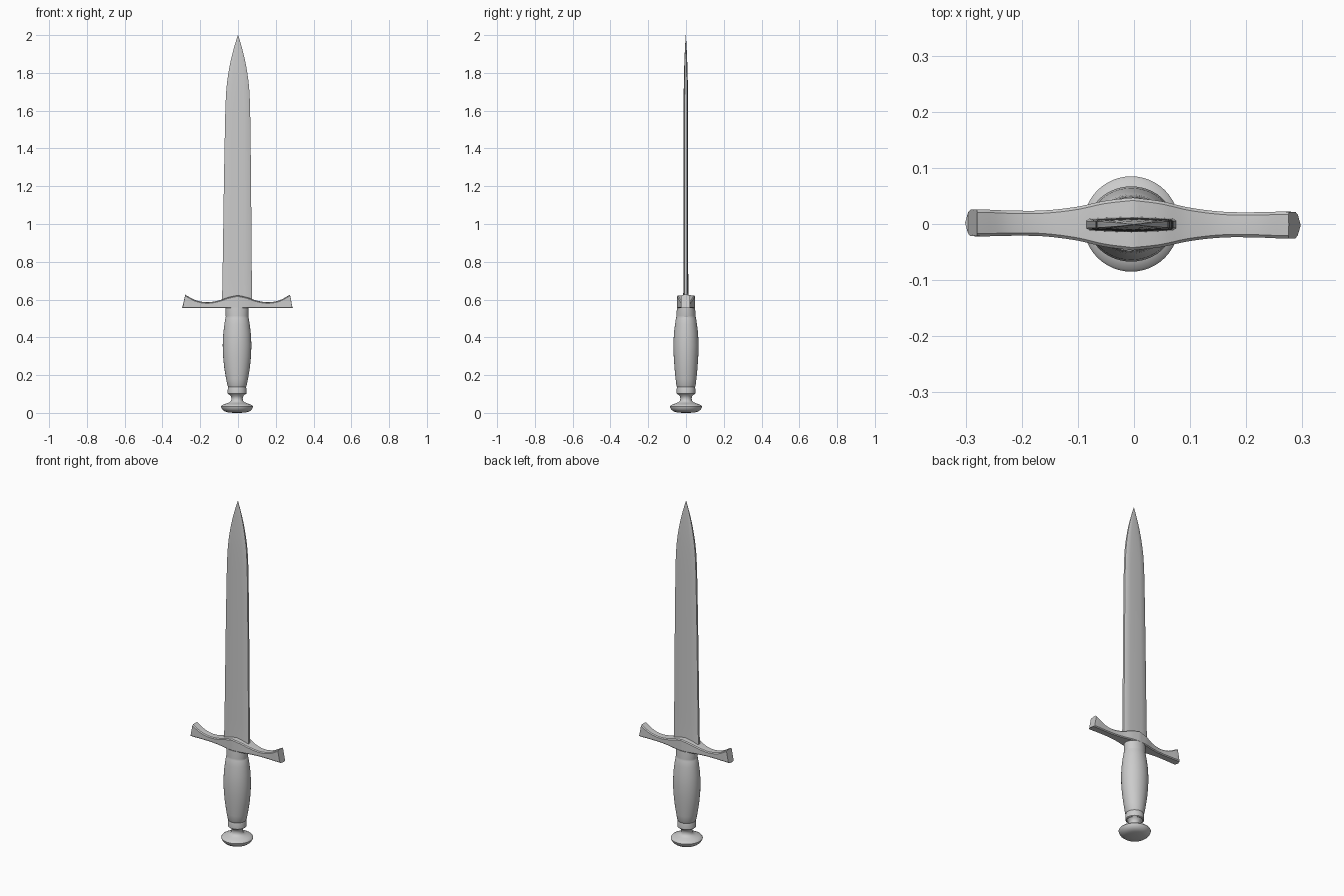
import bpy, bmesh, math

if "Cube" in bpy.data.objects:
    bpy.data.objects.remove(bpy.data.objects["Cube"])


def loft(name, rings, angle=35):
    """Skin a list of closed rings (equal point counts) and cap both ends."""
    bm = bmesh.new()
    loops = [[bm.verts.new(p) for p in ring] for ring in rings]
    n = len(loops[0])
    for a, b in zip(loops, loops[1:]):
        for i in range(n):
            bm.faces.new((a[i], a[(i + 1) % n], b[(i + 1) % n], b[i]))
    bm.faces.new(loops[0][::-1])
    bm.faces.new(loops[-1])
    bmesh.ops.recalc_face_normals(bm, faces=bm.faces)
    mesh = bpy.data.meshes.new(name)
    bm.to_mesh(mesh)
    bm.free()
    ob = bpy.data.objects.new(name, mesh)
    bpy.context.collection.objects.link(ob)
    bpy.ops.object.select_all(action='DESELECT')
    ob.select_set(True)
    bpy.context.view_layer.objects.active = ob
    bpy.ops.object.shade_smooth_by_angle(angle=math.radians(angle))
    return ob


def curve(points, x):
    """Smooth (Catmull-Rom style) interpolation of a small profile."""
    k = 0
    while k < len(points) - 2 and x > points[k + 1][0]:
        k += 1

    def slope(i):
        a, b = points[max(i - 1, 0)], points[min(i + 1, len(points) - 1)]
        return (b[1] - a[1]) / (b[0] - a[0])
    (x0, y0), (x1, y1) = points[k], points[k + 1]
    h = x1 - x0
    t = (x - x0) / h
    return ((2*t**3 - 3*t**2 + 1) * y0 + (t**3 - 2*t**2 + t) * h * slope(k)
            + (3*t**2 - 2*t**3) * y1 + (t**3 - t**2) * h * slope(k + 1))


def ellipses(profile, cx=-0.005, seg=48):
    """Rings from (z, x radius, y radius)."""
    return [[(cx + rx * math.cos(2 * math.pi * i / seg),
              ry * math.sin(2 * math.pi * i / seg), z) for i in range(seg)]
            for z, rx, ry in profile]


# Blade: flattened section with bevelled edges, tapering to a point
width = [(0.56, 0.080), (0.8, 0.0765), (1.2, 0.072), (1.5, 0.0675), (1.65, 0.064),
         (1.75, 0.057), (1.85, 0.041), (1.93, 0.022), (2.0, 0.001)]
thick = [(0.56, 0.0145), (0.7, 0.013), (1.5, 0.012), (1.75, 0.0105), (1.9, 0.006), (2.0, 0.0006)]
section = [(-1, -.5), (-.93, -.75), (-.5, -.9), (0, -1), (.5, -.9), (.93, -.75), (1, -.5),
           (1, .5), (.93, .75), (.5, .9), (0, 1), (-.5, .9), (-.93, .75), (-1, .5)]
rings = []
for i in range(49):
    z = 0.56 + 1.44 * i / 48
    w, t = curve(width, z), curve(thick, z)
    cx = -0.005 * (1 - i / 48)
    rings.append([(cx + u * w, v * t - 0.001, z) for u, v in section])
loft("blade", rings)

# Crossguard: flat underside, dipped arms with flared, raised tips
top = [(0, 0.622), (0.05, 0.611), (0.10, 0.594), (0.16, 0.585), (0.22, 0.595), (0.275, 0.625)]
depth = [(0, 0.047), (0.05, 0.041), (0.10, 0.030), (0.16, 0.023), (0.22, 0.0225), (0.265, 0.024),
         (0.275, 0.0235)]
rings = []
for i in range(-26, 27):
    s = i / 26
    x = 0.275 * s
    a = abs(x)
    zt, d = curve(top, a), curve(depth, a)
    zb = 0.554
    # the last rings lean outward at the bottom and round off in plan
    lean = 0.021 * max(0, (abs(s) - 0.75) / 0.25) * (1 if x > 0 else -1)
    e = 0.005
    ring = []
    for y, z in [(-d + e, zb), (-d, zb + e), (-d, zt - e), (-d + e, zt), (0, zt + 0.001),
                 (d - e, zt), (d, zt - e), (d, zb + e), (d - e, zb), (0, zb)]:
        f = (zt - z) / (zt - zb)
        bow = 1 - 0.35 * (abs(y) / d) ** 2
        ring.append((x + lean * (f + 0.15) * bow, y, z))
    rings.append(ring)
guard = loft("crossguard", rings)
guard.rotation_euler.z = math.radians(-0.4)
guard.location.x = -0.002

# Grip: swelling oval handle with a collar at each end
grip = [(0.098, .045, .045), (0.102, .050, .049), (0.130, .049, .049), (0.137, .047, .047),
        (0.145, .051, .051), (0.18, .058, .055), (0.24, .068, .061), (0.30, .074, .065),
        (0.36, .076, .067), (0.42, .073, .064), (0.47, .067, .058), (0.503, .0615, .053),
        (0.508, .0595, .051), (0.514, .061, .051), (0.557, .061, .048)]
loft("grip", ellipses(grip))

# Pommel: narrow neck flaring into a rounded disc
pommel = [(0.0, .02, .02), (0.003, .05, .05), (0.008, .066, .066), (0.017, .077, .077),
          (0.027, .083, .083), (0.034, .085, .085), (0.040, .081, .081), (0.046, .068, .068),
          (0.052, .050, .050), (0.058, .037, .037), (0.066, .031, .031), (0.078, .030, .030),
          (0.088, .033, .033), (0.096, .040, .040), (0.100, .044, .044)]
loft("pommel", ellipses(pommel))
